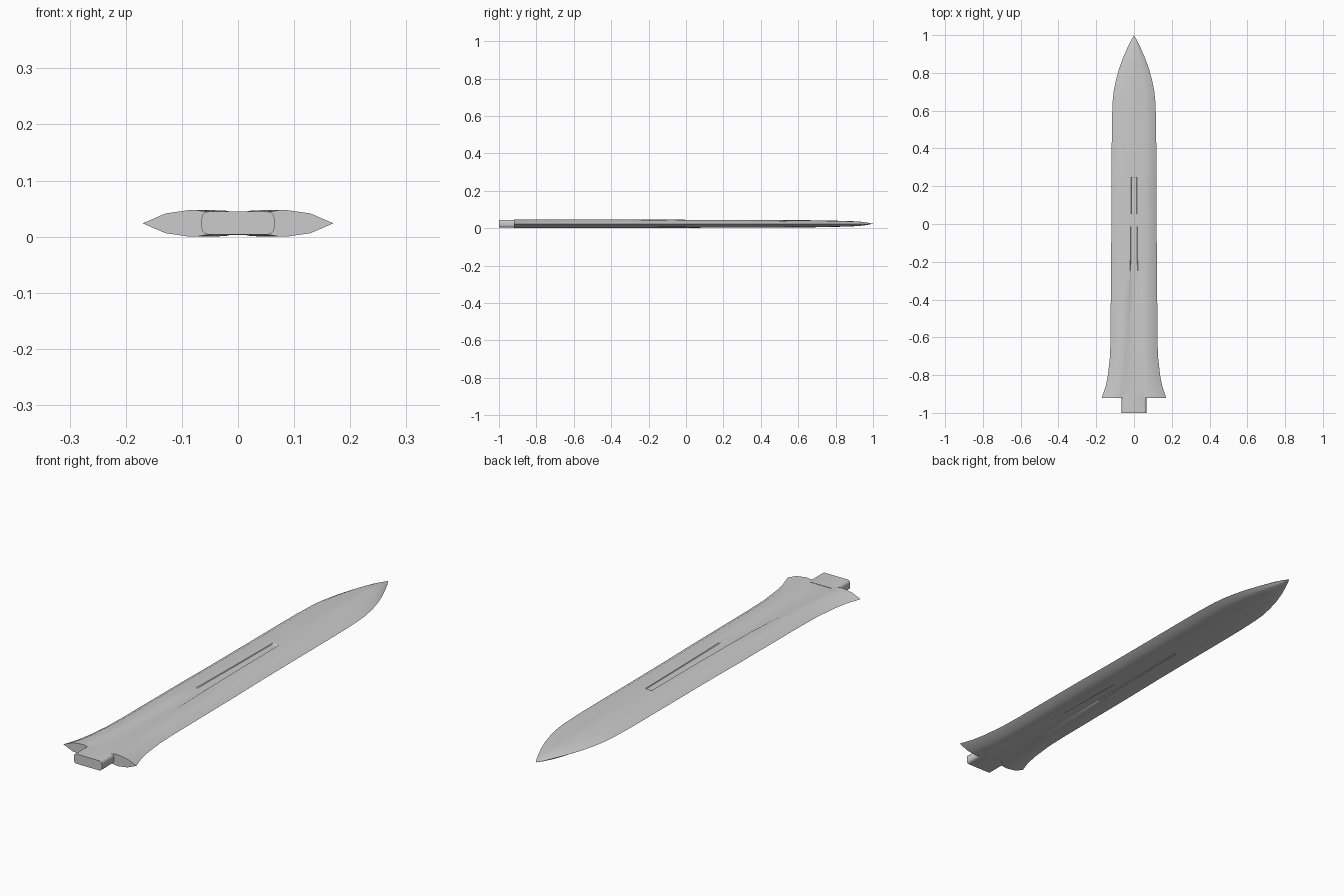
import bpy, bmesh

steel = bpy.data.materials.new("steel grey")
steel.diffuse_color = (0.6, 0.6, 0.6, 1)
MID = 0.0237


def finish(bm, name, angle):
    bmesh.ops.recalc_face_normals(bm, faces=bm.faces)
    me = bpy.data.meshes.new(name)
    bm.to_mesh(me)
    bm.free()
    me.materials.append(steel)
    ob = bpy.data.objects.new(name, me)
    bpy.context.collection.objects.link(ob)
    bpy.ops.object.select_all(action='DESELECT')
    ob.select_set(True)
    bpy.context.view_layer.objects.active = ob
    bpy.ops.object.shade_smooth_by_angle(angle=angle)
    return ob


# Blade stations: y, half width, half thickness, groove inner, groove outer, groove depth
stations = [
    (-0.92, 0.170, 0.0237, 0.050, 0.075, 0.0040),
    (-0.86, 0.150, 0.0237, 0.046, 0.068, 0.0040),
    (-0.80, 0.138, 0.0236, 0.042, 0.060, 0.0040),
    (-0.70, 0.127, 0.0235, 0.036, 0.050, 0.0040),
    (-0.60, 0.124, 0.0233, 0.030, 0.040, 0.0038),
    (-0.40, 0.123, 0.0228, 0.020, 0.025, 0.0035),
    (-0.20, 0.122, 0.0222, 0.017, 0.020, 0.0032),
    (0.00, 0.119, 0.0215, 0.015, 0.017, 0.0030),
    (0.245, 0.118, 0.0207, 0.013, 0.015, 0.0028),
    (0.25, 0.118, 0.0207, 0.013, 0.015, 0),
    (0.40, 0.118, 0.0203, 0.013, 0.015, 0),
    (0.55, 0.117, 0.0197, 0.013, 0.015, 0),
    (0.65, 0.113, 0.0190, 0.013, 0.015, 0),
    (0.70, 0.108, 0.0185, 0.012, 0.014, 0),
    (0.76, 0.096, 0.0175, 0.011, 0.013, 0),
    (0.82, 0.080, 0.0160, 0.009, 0.011, 0),
    (0.88, 0.058, 0.0143, 0.007, 0.009, 0),
    (0.93, 0.036, 0.0115, 0.004, 0.005, 0),
    (0.97, 0.017, 0.0060, 0.002, 0.003, 0),
]

bm = bmesh.new()
rings = []
for y, w, t, gi, go, d in stations:
    k = min(1, max(0, (y - 0.3) / 0.6))          # section sharpens to a ridge at the tip
    half = [(0, t - d), (gi, t - d), (go, t * (1 - 0.03 * k)),
            (0.52 * w, t * (0.99 - 0.12 * k)), (0.76 * w, t * (0.74 - 0.14 * k))]
    top = [(-x, z) for x, z in half[:0:-1]] + half
    loop = [(-w, 0)] + top + [(w, 0)] + [(x, -z) for x, z in top[::-1]]
    rings.append([bm.verts.new((x, y, MID + z)) for x, z in loop])
n = len(rings[0])
for a, b in zip(rings, rings[1:]):
    for i in range(n):
        j = (i + 1) % n
        bm.faces.new((a[i], a[j], b[j], b[i]))
tip = bm.verts.new((0, 1, MID))
for i in range(n):
    bm.faces.new((rings[-1][i], rings[-1][(i + 1) % n], tip))
bm.faces.new(rings[0])
finish(bm, "blade", 0.5)

# Tang: a flat bar with rounded long edges
bm = bmesh.new()
bmesh.ops.create_cube(bm, size=1)
for v in bm.verts:
    v.co = (v.co.x * 0.130, -0.95 + v.co.y * 0.10, 0.0243 + v.co.z * 0.041)
edges = [e for e in bm.edges if abs(e.verts[0].co.y - e.verts[1].co.y) > 0.05]
bmesh.ops.bevel(bm, geom=edges, offset=0.012, segments=3, profile=0.5, affect='EDGES')
finish(bm, "tang", 0.6)
